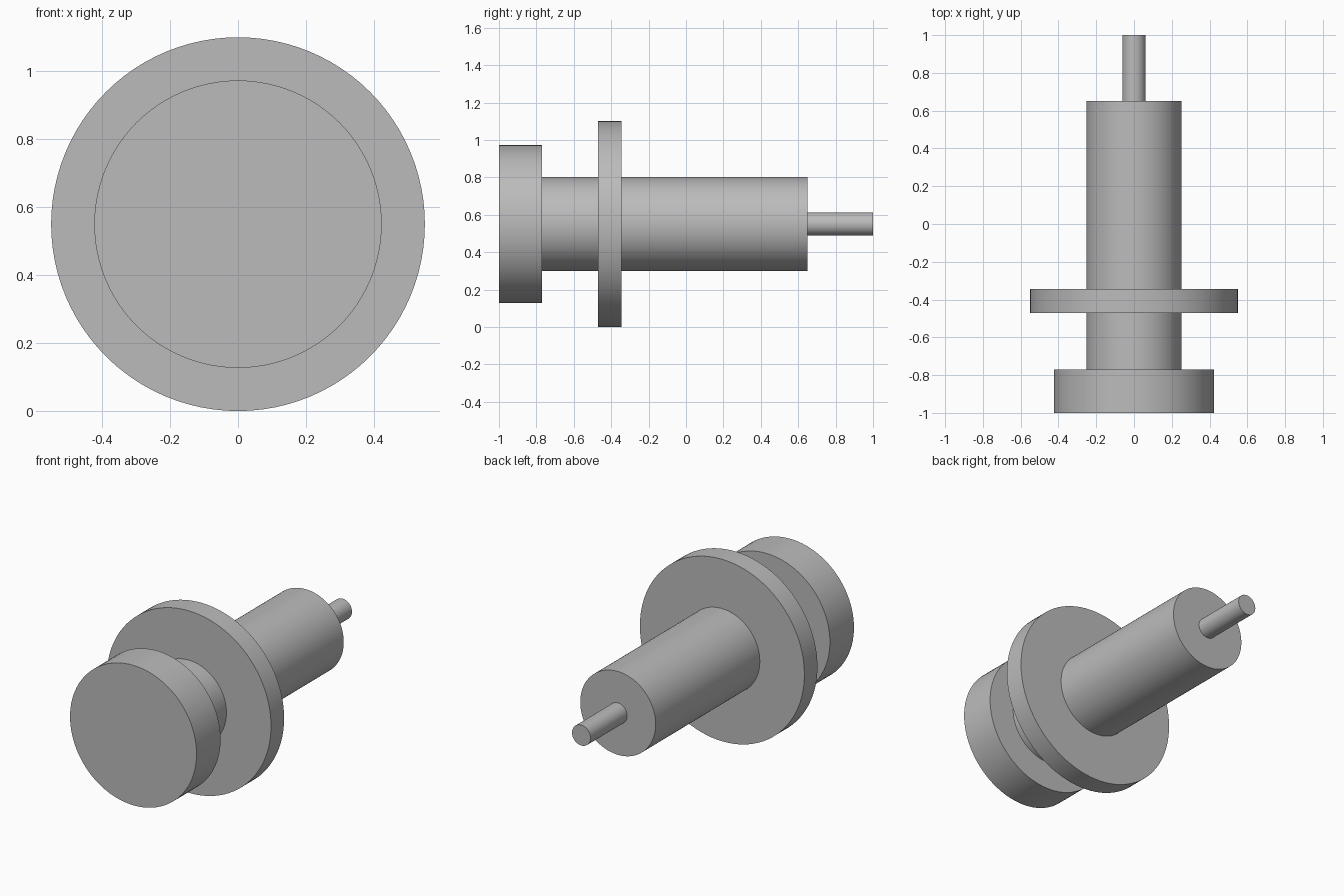
import bpy
import math

cube = bpy.data.objects.get("Cube")
if cube:
    bpy.data.objects.remove(cube, do_unlink=True)

AXIS_Z = 0.55

grey = bpy.data.materials.new("plain grey")
grey.use_nodes = True
colour = (0.5, 0.5, 0.5, 1)
grey.diffuse_color = colour
grey.node_tree.nodes["Principled BSDF"].inputs["Base Color"].default_value = colour


def disc(name, radius, y_front, y_back):
    """Solid cylinder lying along y, smooth round its side."""
    bpy.ops.mesh.primitive_cylinder_add(
        vertices=96, radius=radius, depth=y_back - y_front,
        location=(0, (y_front + y_back) / 2, AXIS_Z),
        rotation=(math.pi / 2, 0, 0))
    part = bpy.context.object
    part.name = name
    part.data.materials.append(grey)
    bpy.ops.object.shade_smooth_by_angle(angle=math.radians(30))
    return part


# Broad cap at the front
disc("head", 0.423, -1.0, -0.77)
# Neck between cap and flange
disc("neck", 0.252, -0.77, -0.47)
# Wide collar
disc("flange", 0.55, -0.47, -0.345)
# Long main barrel
disc("barrel", 0.252, -0.345, 0.65)
# Thin rod at the back
disc("pin", 0.062, 0.65, 1.0)
